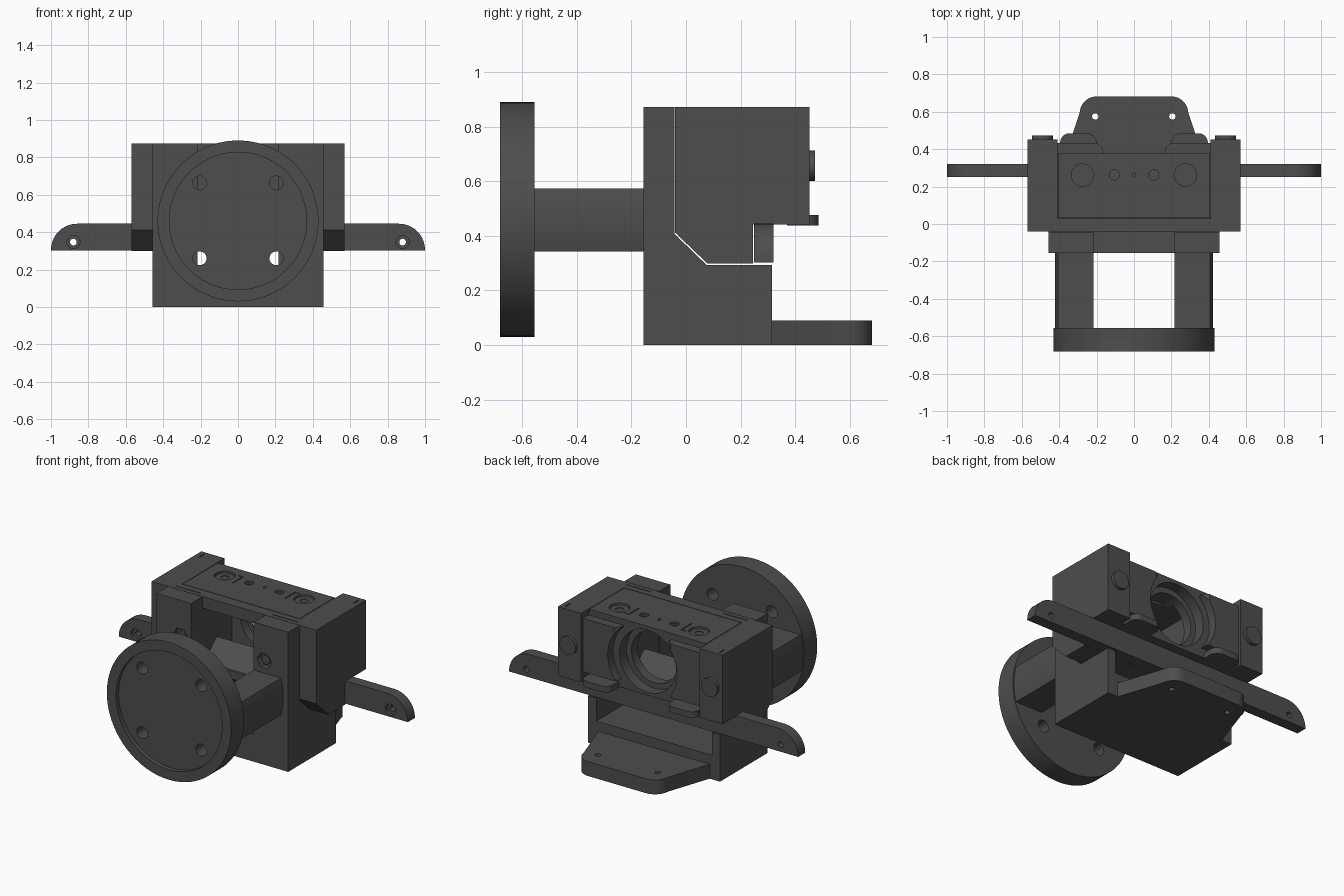
import bpy, bmesh
from math import sin, cos, pi, radians, asin

if "Cube" in bpy.data.objects:
    bpy.data.objects.remove(bpy.data.objects["Cube"])

grey = bpy.data.materials.new("dark_grey")
grey.diffuse_color = (0.075, 0.075, 0.075, 1)
grey.use_nodes = True
grey.node_tree.nodes["Principled BSDF"].inputs["Base Color"].default_value = grey.diffuse_color


def prism(name, pts, axis, a, b):
    """Extrude a closed 2D profile along an axis from a to b."""
    place = {'x': lambda p, t: (t, p[0], p[1]),
             'y': lambda p, t: (p[0], t, p[1]),
             'z': lambda p, t: (p[0], p[1], t)}[axis]
    bm = bmesh.new()
    ends = [[bm.verts.new(place(p, t)) for p in pts] for t in (a, b)]
    for e in ends:
        bm.faces.new(e)
    n = len(pts)
    for i in range(n):
        j = (i + 1) % n
        bm.faces.new((ends[0][i], ends[0][j], ends[1][j], ends[1][i]))
    bmesh.ops.recalc_face_normals(bm, faces=bm.faces)
    me = bpy.data.meshes.new(name)
    bm.to_mesh(me)
    bm.free()
    me.materials.append(grey)
    ob = bpy.data.objects.new(name, me)
    bpy.context.collection.objects.link(ob)
    return ob


def rect(x0, x1, y0, y1):
    return [(x0, y0), (x1, y0), (x1, y1), (x0, y1)]


def box(name, x0, x1, y0, y1, z0, z1):
    return prism(name, rect(x0, x1, y0, y1), 'z', z0, z1)


def arc(cx, cy, r, a0, a1, n=10):
    return [(cx + r * cos(radians(a0 + (a1 - a0) * i / n)),
             cy + r * sin(radians(a0 + (a1 - a0) * i / n))) for i in range(n + 1)]


def rod(name, cx, cy, r, axis, a, b, n=48):
    return prism(name, arc(cx, cy, r, 0, 360, n)[:-1], axis, a, b)


def flip(pts, s):
    return [(s * p[0], p[1]) for p in pts]


def cut(ob, *cutters):
    for c in cutters:
        m = ob.modifiers.new("cut", 'BOOLEAN')
        m.operation, m.solver, m.object = 'DIFFERENCE', 'EXACT', c
        bpy.context.view_layer.objects.active = ob
        bpy.ops.object.modifier_apply(modifier=m.name)
        bpy.data.objects.remove(c)


# Round front flange with shallow recess and four bolt holes
flange = rod("front_flange", 0, 0.46, 0.43, 'y', -0.682, -0.555, 96)
cut(flange, rod("c", 0, 0.46, 0.367, 'y', -0.8, -0.655, 96))
for x in (-0.205, 0.205):
    for z in (0.26, 0.663):
        cut(flange, rod("c", x, z, 0.037, 'y', -0.8, -0.4, 32))

# Curved arms joining flange to body
half = asin(0.115 / 0.422) * 180 / pi
for s, side in ((-1, "left"), (1, "right")):
    pts = [(0.217, 0.343)] + arc(0, 0.458, 0.422, -half, half, 8) + [(0.217, 0.573)]
    prism(side + "_arm", flip(pts, s), 'y', -0.557, -0.153)

# L-shaped lower body with front slot and hollow rear
body = prism("lower_body", [(-0.155, 0), (0.315, 0), (0.315, 0.294), (0.075, 0.294),
                            (-0.043, 0.408), (-0.043, 0.873), (-0.155, 0.873)],
             'x', -0.456, 0.456)
cut(body, box("c", -0.217, 0.217, -0.3, 0.1, 0.17, 1),
    box("c", -0.40, 0.40, 0.04, 0.5, 0.15, 0.6))
for s in (-1, 1):
    cut(body, rod("c", s * 0.29, 0.65, 0.05, 'y', -0.2, -0.12, 6))
    rod("front_screw", s * 0.29, 0.65, 0.028, 'y', -0.14, -0.11, 24)

# Rear foot plate with rounded corners and two holes
right = [(0.386, 0.312), (0.292, 0.59)] + arc(0.2, 0.592, 0.09, 15, 90)
foot = prism("foot_plate", right + flip(right, -1)[::-1], 'z', 0, 0.09)
for x in (-0.207, 0.205):
    cut(foot, rod("c", x, 0.575, 0.017, 'z', -0.1, 0.2, 24))

# Upper housing: side profile, rear recess, inner chamber and round port
housing = prism("upper_housing", [(-0.04, 0.412), (0.078, 0.299), (0.245, 0.299),
                                  (0.245, 0.442), (0.452, 0.442), (0.452, 0.873),
                                  (-0.04, 0.873)], 'x', -0.57, 0.57)
cut(housing, box("c", -0.41, 0.41, 0.378, 0.6, 0.3, 1),
    box("c", -0.217, 0.217, -0.2, 0.25, 0.46, 0.80),
    rod("c", 0, 0.655, 0.16, 'y', 0.2, 0.5),
    rod("c", 0, 0.655, 0.195, 'y', 0.31, 0.5),
    box("c", -0.408, 0.408, 0.029, 0.6, 0.853, 1))
for s in (-1, 1):
    x0, x1 = sorted((s * 0.25, s * 0.42))
    cut(housing, box("c", x0, x1, -0.014, -0.008, 0.865, 1),
        box("c", s * 0.535 - 0.003, s * 0.535 + 0.003, 0.38, 0.43, 0.865, 1))

# Low ridge inside the chamber
prism("chamber_ridge", [(-0.03, 0.455), (0.24, 0.455), (0.1, 0.57)], 'x', -0.216, 0.216)

# Top cover panel with bolt recesses and engraved corner marks
cover = box("top_cover", -0.404, 0.404, 0.033, 0.378, 0.852, 0.873)
for s in (-1, 1):
    for x, r in ((0.275, 0.06), (0.105, 0.027)):
        cut(cover, rod("c", s * x, 0.262, r, 'z', 0.858, 1, 32))
        ring = rod("cover_bolt", s * x, 0.262, r * 0.93, 'z', 0.85, 0.862, 32)
        cut(ring, rod("c", s * x, 0.262, r * 0.4, 'z', 0.8, 1, 24))
    corner = [(0.215, 0.308), (0.178, 0.308), (0.178, 0.205),
              (0.184, 0.205), (0.184, 0.302), (0.215, 0.302)]
    cut(cover, prism("c", flip(corner, s), 'z', 0.866, 1))
cut(cover, rod("c", 0, 0.262, 0.01, 'z', 0.86, 1, 16))

# Rear clamp blocks, tabs and buttons on both sides
for s, side in ((-1, "left"), (1, "right")):
    pts = [(0.165, 0.375), (0.409, 0.375), (0.409, 0.432), (0.195, 0.432), (0.165, 0.402)]
    block = prism(side + "_clamp_block", flip(pts, s), 'z', 0.50, 0.835)
    cut(block, rod("c", 0, 0.655, 0.24, 'y', 0.3, 0.6))
    tab = [(0.2, 0.37), (0.395, 0.37)] + arc(0.345, 0.435, 0.05, 0, 90, 8) \
        + arc(0.25, 0.435, 0.05, 90, 180, 8)
    prism(side + "_tab", flip(tab, s), 'z', 0.438, 0.476)
    rod(side + "_button", s * 0.49, 0.657, 0.056, 'y', 0.44, 0.473)

# Long cross bar with quarter-round ends and mounting holes
end = [(1.0, 0.302)] + arc(0.86, 0.305, 0.14, 0, 90)
bar = prism("cross_bar", end + flip(end, -1)[::-1], 'y', 0.25, 0.32)
for s in (-1, 1):
    cut(bar, rod("c", s * 0.88, 0.347, 0.035, 'y', 0.1, 0.27, 32),
        rod("c", s * 0.88, 0.347, 0.018, 'y', 0.1, 0.5, 24))

# Smooth the round surfaces, keep edges sharp
bpy.ops.object.select_all(action='SELECT')
bpy.context.view_layer.objects.active = flange
bpy.ops.object.shade_smooth_by_angle(angle=radians(30))
